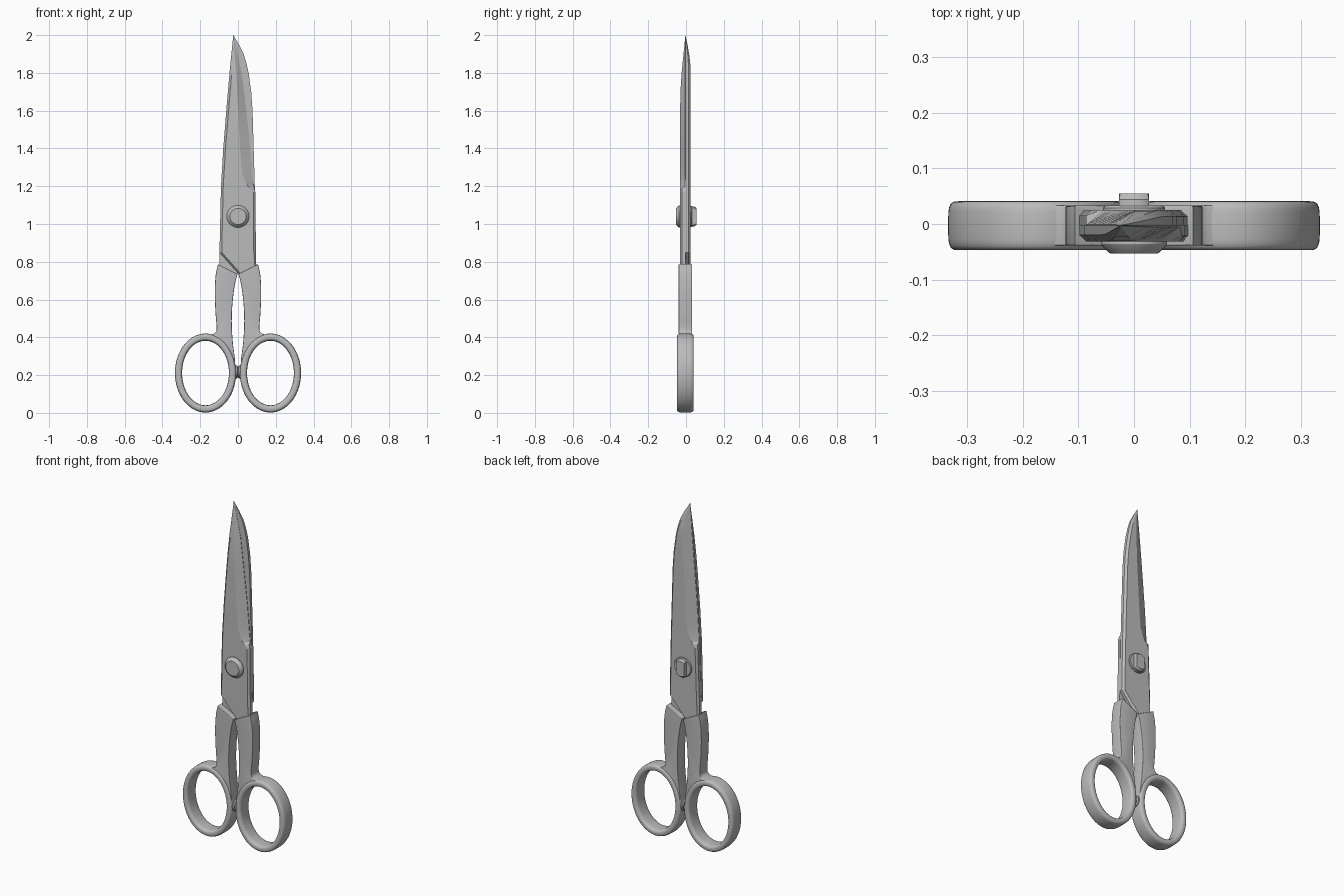
import bpy, bmesh, math
from mathutils import Vector

if "Cube" in bpy.data.objects:
    bpy.data.objects.remove(bpy.data.objects["Cube"])

Y0 = -0.003          # depth centre of the whole tool
steel = bpy.data.materials.new("steel_grey")
steel.diffuse_color = (0.5, 0.5, 0.5, 1)
steel.use_nodes = True
steel.node_tree.nodes["Principled BSDF"].inputs["Base Color"].default_value = steel.diffuse_color


def finish(bm, name, angle=30):
    bmesh.ops.remove_doubles(bm, verts=bm.verts, dist=1e-5)
    bmesh.ops.recalc_face_normals(bm, faces=bm.faces)
    me = bpy.data.meshes.new(name)
    bm.to_mesh(me)
    bm.free()
    me.materials.append(steel)
    ob = bpy.data.objects.new(name, me)
    bpy.context.collection.objects.link(ob)
    bpy.ops.object.select_all(action='DESELECT')
    ob.select_set(True)
    bpy.context.view_layer.objects.active = ob
    bpy.ops.object.shade_smooth_by_angle(angle=math.radians(angle))
    return ob


def loft(bm, rings, closed=False):
    """Skin a list of point rings; cap the ends unless closed."""
    vs = [[bm.verts.new(p) for p in r] for r in rings]
    n = len(vs[0])
    for i in range(len(vs) if closed else len(vs) - 1):
        a, b = vs[i], vs[(i + 1) % len(vs)]
        for j in range(n):
            bm.faces.new((a[j], a[(j + 1) % n], b[(j + 1) % n], b[j]))
    if not closed:
        bm.faces.new(vs[0])
        bm.faces.new(vs[-1])


def lerp(keys, z):
    for (z0, v0), (z1, v1) in zip(keys, keys[1:]):
        if z0 >= z >= z1:
            return v0 + (v1 - v0) * (z0 - z) / (z0 - z1)
    return keys[-1][1]


def spline(ctrl, steps=6):
    """Open Catmull-Rom curve through control points."""
    p = [Vector(c) for c in ctrl]
    p = [2 * p[0] - p[1]] + p + [2 * p[-1] - p[-2]]
    out = []
    for i in range(1, len(p) - 2):
        a, b, c, d = p[i - 1:i + 3]
        for k in range(steps):
            t = k / steps
            out.append(0.5 * (2 * b + (c - a) * t + (2 * a - 5 * b + 4 * c - d) * t * t
                              + (3 * b - a - 3 * c + d) * t ** 3))
    return out + [p[-2]]


# --- Blades: spine, cutting edge and bevel line keyed by height ---
straight = [(2, -.025), (1.8, -.045), (1.6, -.062), (1.4, -.078), (1.2, -.09), (.85, -.098)]
curved = [(2, -.025), (1.95, .005), (1.9, .03), (1.85, .045), (1.8, .056), (1.7, .07),
          (1.6, .077), (1.4, .083), (1.2, .089), (.85, .096)]
tang = [(.74, 0), (.66, .04)]
front_edge = [(2, -.0245), (1.8, .02), (1.6, .044), (1.4, .066), (1.2, .083), (1.17, .092), (.85, .095), (.66, .1)]
back_edge = [(z, -x - .0005 * (z == 2) - .004 * (1.19 < z < 2)) for z, x in straight] + [(.66, .1)]
back_edge[0] = (2, .0255)
bevel = [(2, .5), (1.6, .6), (1.4, .62), (1.27, .66), (1.22, .76), (1.19, .86), (1.17, .94), (.66, .94)]
levels = [2, 1.97, 1.95, 1.92, 1.9, 1.87, 1.85, 1.8, 1.75, 1.7, 1.6, 1.5, 1.4, 1.33, 1.27,
          1.24, 1.22, 1.2, 1.19, 1.17, 1.0, .85, .74, .66]


def blade(name, spine, edge, sign):
    bm = bmesh.new()
    rings = []
    for z in levels:
        xs, xe = lerp(spine + tang, z), lerp(edge, z)
        w = xe - xs
        d = 0.028 * (min(1, w / .09) if z > 1 else 1)
        xb = xs + w * lerp(bevel, z)
        lip = d * (.1 if z > 1.19 else .65)
        sec = [(xs, 0), (xs, .6 * d), (xs + min(.012, .2 * w), d), (xb, d), (xe, lip), (xe, 0)]
        rings.append([(sign * x, Y0 - sign * y, z) for x, y in sec])
    loft(bm, rings)
    finish(bm, name, 12)


blade("front_blade", straight, front_edge, 1)
blade("back_blade", [(z, -x) for z, x in curved], back_edge, -1)

# --- Finger rings: rounded band swept round an ellipse ---
CX, CZ = .172, .211
section = []
for k in range(24):
    a = 2 * math.pi * k / 24
    c, s = math.cos(a), math.sin(a)
    section.append((.019 * math.copysign(abs(c) ** .65, c), .044 * math.copysign(abs(s) ** .45, s)))


def finger_ring(name, side):
    bm = bmesh.new()
    rings = []
    for i in range(64):
        a = 2 * math.pi * i / 64
        rings.append([(side * (CX + (.143 + u) * math.cos(a)), Y0 + v,
                       CZ + (.190 + u) * math.sin(a)) for u, v in section])
    loft(bm, rings, closed=True)
    finish(bm, name, 40)


# --- Shanks: curved outline, extruded with rounded edges ---
inner = spline([(.003, .735), (.018, .67), (.030, .57), (.033, .47), (.027, .37), (.016, .28), (.015, .22)])
arc = [Vector((CX - .143 * math.cos(math.radians(a)), CZ + .19 * math.sin(math.radians(a))))
       for a in (8, 22, 36, 50, 64, 78)]
outer = spline([(.150, .412), (.122, .424), (.113, .45), (.119, .53), (.123, .64), (.118, .73), (.106, .787)])


def shank(name, side):
    bm = bmesh.new()
    pts = inner + arc + outer
    vs = [bm.verts.new((side * p.x, Y0 - .036, p.y)) for p in pts]
    f = bm.faces.new(vs)
    new = bmesh.ops.extrude_face_region(bm, geom=[f])["geom"]
    bmesh.ops.translate(bm, vec=(0, .072, 0), verts=[v for v in new if isinstance(v, bmesh.types.BMVert)])
    bmesh.ops.recalc_face_normals(bm, faces=bm.faces)
    rims = [e for e in bm.edges if abs(e.verts[0].co.y - e.verts[1].co.y) < 1e-6]
    bmesh.ops.bevel(bm, geom=rims, offset=.009, segments=3, profile=.5, affect='EDGES', clamp_overlap=True)
    finish(bm, name, 40)


def lathe(name, profile, x=0, z=1.04, axis='Y', n=32, clip=None):
    """Revolve (radius, offset) pairs; clip flattens the sides in x."""
    bm = bmesh.new()
    rings = []
    for r, o in profile:
        ring = []
        for k in range(n):
            a = 2 * math.pi * k / n
            p, q = r * math.cos(a), r * math.sin(a)
            if axis == 'Y':
                p = max(-clip, min(clip, p)) if clip else p
                ring.append((x + p, o, z + q))
            else:
                ring.append((x + o, Y0 + p, z + q))
        rings.append(ring)
    loft(bm, rings)
    finish(bm, name)


for label, side in (("left", -1), ("right", 1)):
    finger_ring(label + "_finger_ring", side)
    shank(label + "_shank", side)
    # bumper between the rings
    lathe(label + "_bumper", [(.034, side * .022), (.034, side * .006), (.028, side * .001)],
          z=.216, axis='X', n=24)

# --- Pivot screw: domed head in front, flat-sided nut on a washer behind ---
lathe("screw_head", [(.059, -.02), (.059, -.036), (.055, -.042), (.043, -.053)])
lathe("washer", [(.056, .01), (.056, .029), (.052, .033)])
lathe("nut", [(.053, .02), (.053, .044), (.044, .055)], clip=.027)
